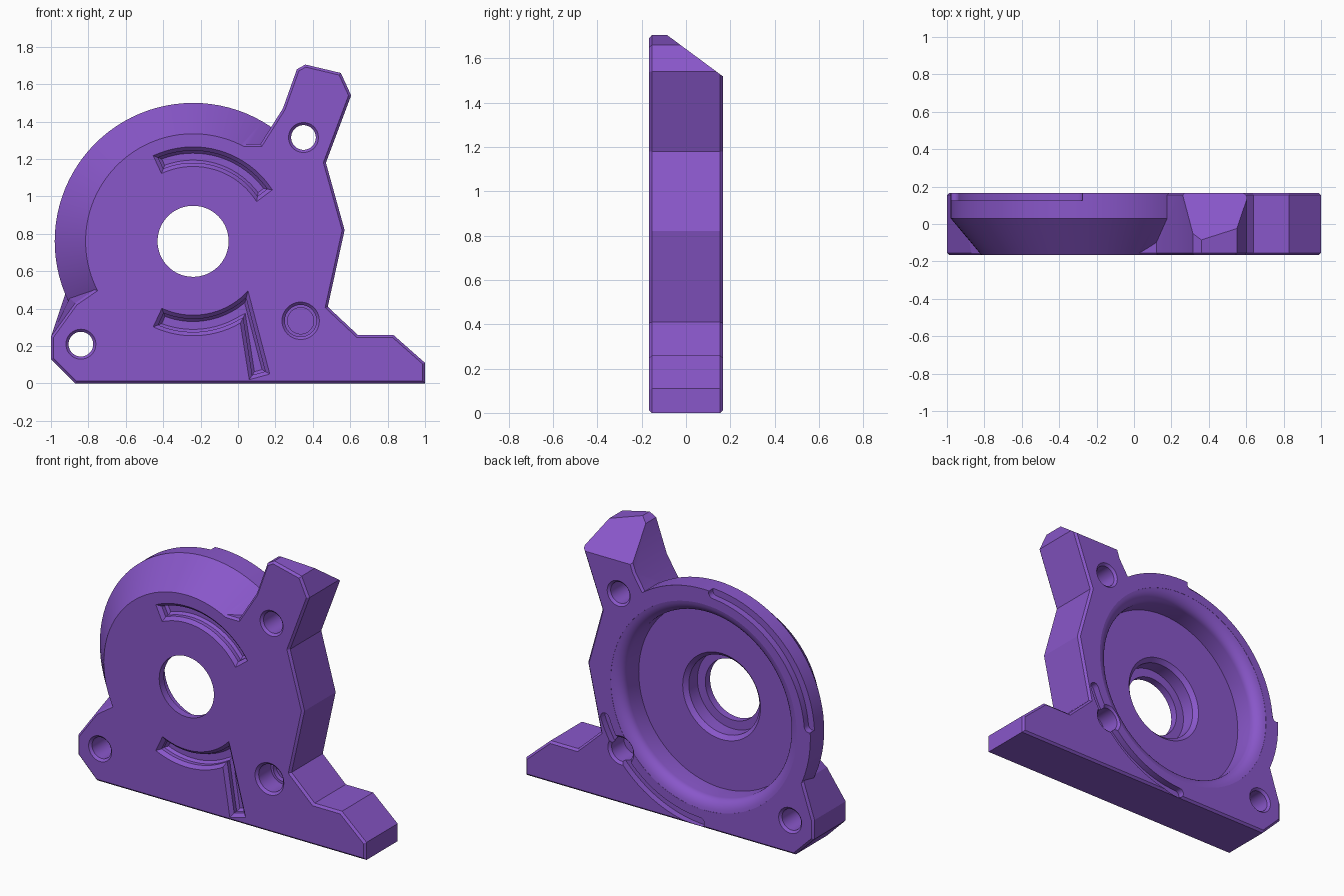
import bpy, bmesh, math
from mathutils import Vector

if "Cube" in bpy.data.objects:
    bpy.data.objects.remove(bpy.data.objects["Cube"])

CX, CZ = -0.24, 0.76      # axis of the round housing
F, B = -0.167, 0.167      # front and back planes

purple = bpy.data.materials.new("purple")
purple.diffuse_color = (0.25, 0.095, 0.59, 1)
purple.use_nodes = True
purple.node_tree.nodes["Principled BSDF"].inputs["Base Color"].default_value = purple.diffuse_color


def arc(r, a0, a1, n, cx=CX, cz=CZ):
    """Points along an arc in the x-z plane, angles in degrees."""
    angles = [math.radians(a0 + (a1 - a0) * i / n) for i in range(n + 1)]
    return [(cx + r * math.cos(a), cz + r * math.sin(a)) for a in angles]


def offset(pts, d):
    """Shrink a counter-clockwise outline by d with mitred corners."""
    out = []
    for i, p in enumerate(pts):
        p = Vector(p)
        u = (p - Vector(pts[i - 1])).normalized()
        v = (Vector(pts[(i + 1) % len(pts)]) - p).normalized()
        n1, n2 = Vector((-u.y, u.x)), Vector((-v.y, v.x))
        out.append(tuple(p + (n1 + n2) * d / (1 + n1.dot(n2))))
    return out


def loft(name, loops):
    """Solid through matching outlines, each given as (points, y)."""
    bm = bmesh.new()
    rings = [[bm.verts.new((x, y, z)) for x, z in pts] for pts, y in loops]
    for a, b in zip(rings, rings[1:]):
        for i in range(len(a)):
            j = (i + 1) % len(a)
            bm.faces.new((a[i], a[j], b[j], b[i]))
    bm.faces.new(rings[0])
    bm.faces.new(rings[-1])
    bmesh.ops.recalc_face_normals(bm, faces=bm.faces)
    me = bpy.data.meshes.new(name)
    bm.to_mesh(me)
    bm.free()
    ob = bpy.data.objects.new(name, me)
    bpy.context.collection.objects.link(ob)
    me.materials.append(purple)
    return ob


def lathe(name, profile, cx=CX, cz=CZ, n=48):
    """Turned solid from (radius, y) pairs."""
    return loft(name, [(arc(r, 0, 360, n, cx, cz)[:-1], y) for r, y in profile])


def combine(body, tool, op):
    """Apply a boolean and remove the tool."""
    tool.hide_render = True
    m = body.modifiers.new(op, 'BOOLEAN')
    m.operation, m.solver, m.object = op, 'EXACT', tool
    bpy.context.view_layer.objects.active = body
    bpy.ops.object.modifier_apply(modifier=m.name)
    bpy.data.objects.remove(tool)


# flat bracket with foot, ear and tall arm; edges chamfered front and back
right = [(-0.87, 0), (1, 0), (1, 0.11), (0.83, 0.26), (0.64, 0.26), (0.48, 0.41),
         (0.57, 0.82), (0.47, 1.18), (0.605, 1.54), (0.55, 1.66), (0.36, 1.705),
         (0.315, 1.68), (0.24, 1.47), (0.12, 1.28), (0, 1.28), (-0.3, 0.9)]
ear_front = [(-0.76, 0.505), (-0.87, 0.43), (-1, 0.25), (-1, 0.13)]
ear_back = [(-0.76, 0.505), (-0.925, 0.475), (-1, 0.25), (-1, 0.13)]
front, back = right + ear_front, right + ear_back
body = loft("bearing_housing", [(offset(front, 0.013), F), (front, F + 0.013),
                                (back, B - 0.013), (offset(back, 0.013), B)])

# sloped back of the arm
slope = loft("arm_slope_cutter", [([(0.1, 1.705), (0.8, 1.705), (0.8, 2), (0.1, 2)], -0.085),
                                  ([(0.1, 1.483), (0.8, 1.483), (0.8, 2), (0.1, 2)], 0.215)])
combine(body, slope, 'DIFFERENCE')

# round shell, tapered towards the front
shell = lathe("round_shell", [(0.575, F), (0.74, 0.03), (0.74, B)], n=96)
combine(body, shell, 'UNION')

# rear cavity with a rounded lip
lip = []
for i in range(8):
    t = math.radians(80 * i / 7)
    lip.append((0.66 - 0.085 * math.cos(t), 0.10 + 0.067 * math.sin(t)))
cavity = lathe("cavity_cutter", [(0.575, -0.01)] + lip + [(0.66, 0.25)], n=96)
combine(body, cavity, 'DIFFERENCE')

# bearing seat and shaft hole
seat = lathe("seat_cutter", [(0.19, -0.3), (0.19, -0.12), (0.245, -0.12),
                             (0.245, -0.035), (0.27, -0.01), (0.27, 0.02)], n=64)
combine(body, seat, 'DIFFERENCE')

# bolt holes with small countersinks
for x, z in ((-0.84, 0.21), (0.35, 1.315)):
    bolt = lathe("bolt_cutter", [(0.08, -0.3), (0.08, F), (0.066, F + 0.014),
                                 (0.066, B - 0.014), (0.08, B), (0.08, 0.3)], x, z)
    combine(body, bolt, 'DIFFERENCE')

# blind holes, front and rear
blind_front = lathe("blind_front_cutter", [(0.1, -0.3), (0.1, F), (0.085, F + 0.015),
                                           (0.085, -0.03), (0.07, -0.03), (0.07, 0.0)],
                    0.335, 0.335)
combine(body, blind_front, 'DIFFERENCE')
blind_back = lathe("blind_back_cutter", [(0.075, 0.03), (0.075, B - 0.015),
                                         (0.09, B), (0.09, 0.3)], 0.335, 0.335)
combine(body, blind_back, 'DIFFERENCE')

# chamfered front pockets: upper arc, and lower arc with a leg
upper = arc(0.505, 33, 115, 20) + arc(0.40, 115, 32, 20)
lower = (arc(0.505, 245, 300, 14) + [(0.06, 0.02), (0.17, 0.05)]
         + arc(0.395, 318, 245, 18))
for pts in (upper, lower):
    rim, floor = offset(pts, 0.02), offset(pts, 0.034)
    pocket = loft("pocket_cutter", [(pts, -0.3), (pts, F), (rim, F + 0.02),
                                    (rim, F + 0.045), (floor, F + 0.06)])
    combine(body, pocket, 'DIFFERENCE')

# round-ended arc grooves on the rear rim
for a0, a1 in ((95, 175), (272, 340)):
    r, w = 0.73, 0.03
    caps = []
    for a, start in ((a1, a1), (a0, a0 + 180)):
        (cx, cz), = arc(r, a, a, 1)[:1]
        caps.append(arc(w, start, start + 180, 8, cx, cz)[1:-1])
    pts = arc(r + w, a0, a1, 24) + caps[0] + arc(r - w, a1, a0, 24) + caps[1]
    combine(body, loft("groove_cutter", [(pts, 0.125), (pts, 0.3)]), 'DIFFERENCE')

# smooth the curved walls, keep the machined edges crisp
bpy.ops.object.select_all(action='DESELECT')
body.select_set(True)
bpy.context.view_layer.objects.active = body
bpy.ops.object.shade_smooth_by_angle(angle=math.radians(25))
